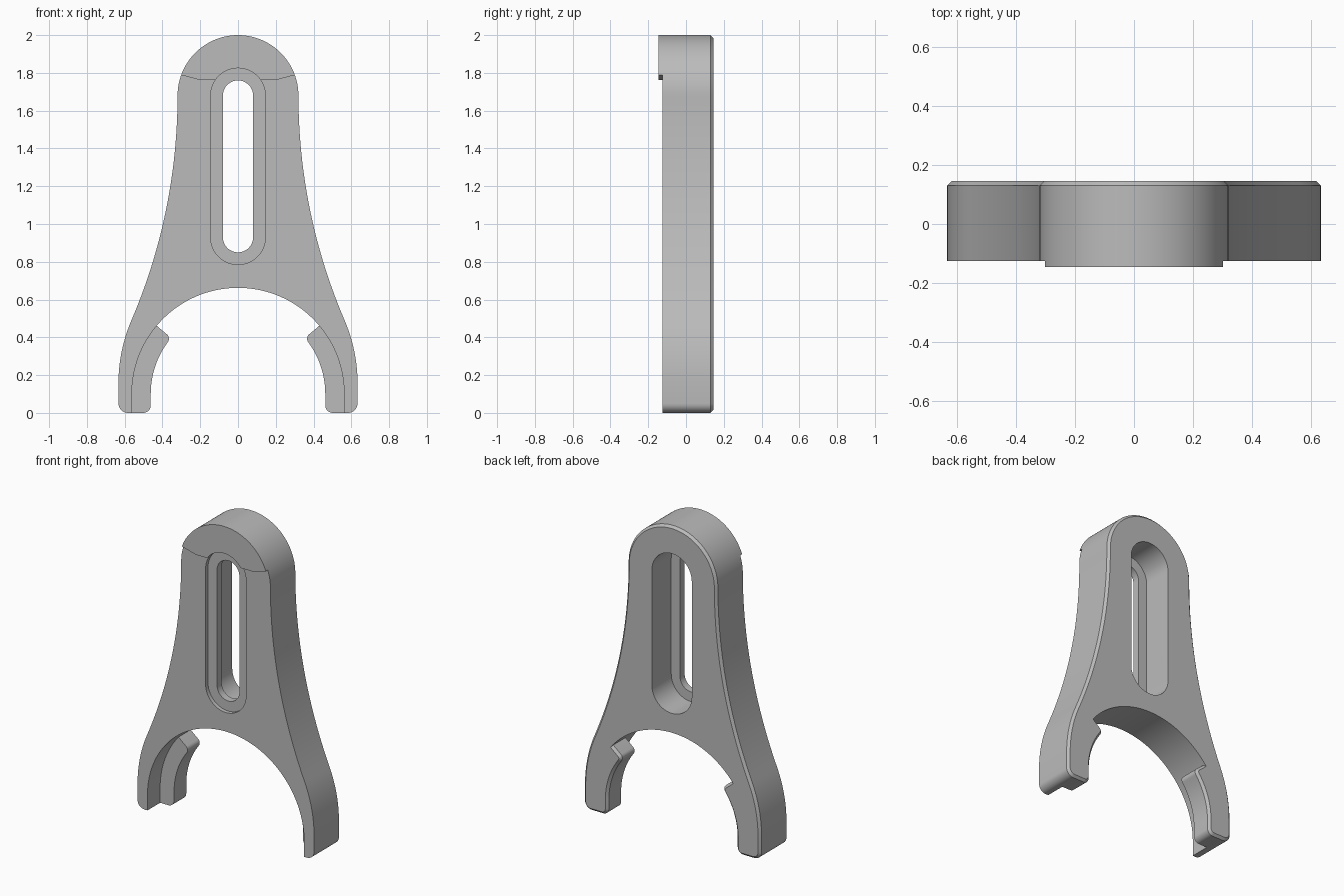
import bpy, bmesh
from math import sin, cos, pi, radians, asin, sqrt

if "Cube" in bpy.data.objects:
    bpy.data.objects.remove(bpy.data.objects["Cube"])

# Main depths and shared dimensions
FRONT, PAD_FRONT, BACK = -0.125, -0.145, 0.145
ARCH_Z, ARCH_R, LIP_R = 0.1, 0.562, 0.462
CHAMFER = 0.015

grey = bpy.data.materials.new("plain grey")
grey.use_nodes = True
GREY = (0.5, 0.5, 0.5, 1)
grey.diffuse_color = GREY
grey.node_tree.nodes["Principled BSDF"].inputs["Base Color"].default_value = GREY


def arc(cx, cz, r, a0, a1, n):
    """Points on an arc in the front plane, angles in degrees."""
    steps = [radians(a0 + (a1 - a0) * i / n) for i in range(n + 1)]
    return [(cx + r * cos(a), cz + r * sin(a)) for a in steps]


def prism(name, points, y0, y1, bevel_rule=None):
    """Extrude a front-plane outline from y0 to y1, chamfering chosen back edges."""
    bm = bmesh.new()
    face = bm.faces.new([bm.verts.new((x, y0, z)) for x, z in points])
    ext = bmesh.ops.extrude_face_region(bm, geom=[face])
    moved = [v for v in ext["geom"] if isinstance(v, bmesh.types.BMVert)]
    bmesh.ops.translate(bm, verts=moved, vec=(0, y1 - y0, 0))
    bmesh.ops.recalc_face_normals(bm, faces=bm.faces)
    if bevel_rule:
        edges = [e for e in bm.edges
                 if all(abs(v.co.y - y1) < 1e-5 for v in e.verts) and bevel_rule(e)]
        bmesh.ops.bevel(bm, geom=edges, offset=CHAMFER, segments=1,
                        affect='EDGES', clamp_overlap=False)
    mesh = bpy.data.meshes.new(name)
    bm.to_mesh(mesh)
    bm.free()
    mesh.materials.append(grey)
    obj = bpy.data.objects.new(name, mesh)
    bpy.context.collection.objects.link(obj)
    return obj


def smooth(obj):
    bpy.ops.object.select_all(action='DESELECT')
    obj.select_set(True)
    bpy.context.view_layer.objects.active = obj
    bpy.ops.object.shade_smooth_by_angle(angle=radians(28))


def slot(r):
    return arc(0, 1.68, r, 0, 180, 32) + arc(0, 0.93, r, 180, 360, 32)


# Right half outline: bottom fillet, convex hip, long concave flare, round head
flare_r, flare_drop, head_z, head_r = 3.02, 1.19, 1.68, 0.32
tilt = asin(flare_drop / flare_r)
flare_x = head_r + flare_r - sqrt(flare_r ** 2 - flare_drop ** 2)
hip_r = (0.633 - flare_x) / (1 - cos(tilt))
hip_z = head_z - flare_drop - hip_r * sin(tilt)
half = arc(0.583, 0.05, 0.05, -90, 0, 8)
half += arc(0.633 - hip_r, hip_z, hip_r, 0, tilt * 180 / pi, 14)
half += arc(head_r + flare_r, head_z, flare_r, 180 + tilt * 180 / pi, 180, 28)[1:]
half += arc(0, head_z, head_r, 0, 90, 28)[1:]
outline = half + [(-x, z) for x, z in reversed(half[:-1])]
body = prism("fork_body", outline, PAD_FRONT, BACK, lambda e: True)

# Cutters: arch, raised pad step, through slot, front and back recesses
arch = arc(0, ARCH_Z, ARCH_R, 0, 180, 64) + [(-ARCH_R, -0.2), (ARCH_R, -0.2)]
step = [(-1, -0.3), (1, -0.3), (1, 1.82), (0.4, 1.815), (0.2, 1.762),
        (-0.2, 1.762), (-0.4, 1.815), (-1, 1.82)]
cutters = [
    prism("arch_cutter", arch, -1, 1),
    prism("pad_step_cutter", step, -1, FRONT),
    prism("slot_cutter", slot(0.08), -1, 1),
    prism("front_recess_cutter", slot(0.145), -1, -0.1),
    prism("back_recess_cutter", slot(0.143), -0.053, 1),
]
for cutter in cutters:
    mod = body.modifiers.new(cutter.name, 'BOOLEAN')
    mod.operation, mod.solver, mod.object = 'DIFFERENCE', 'EXACT', cutter
bpy.context.view_layer.update()
evaluated = body.evaluated_get(bpy.context.evaluated_depsgraph_get())
cut_mesh = bpy.data.meshes.new_from_object(evaluated)
body.modifiers.clear()
body.data = cut_mesh
for cutter in cutters:
    bpy.data.objects.remove(cutter)
smooth(body)

# Inner lips along the back half of each leg, with rounded tip and foot
TIP, ROUND = 40, 0.03
tip_in = TIP - ROUND / (LIP_R + ROUND) * 180 / pi
corner = arc(0, ARCH_Z, LIP_R + ROUND, tip_in, tip_in, 1)[0]
outer_r = ARCH_R + 0.003
lip = [(outer_r, 0)] + arc(0, ARCH_Z, outer_r, 0, TIP, 20)
lip += arc(*corner, ROUND, TIP + 90, tip_in + 180, 6)
lip += arc(0, ARCH_Z, LIP_R, tip_in, 0, 20)[1:]
lip += arc(LIP_R + 0.04, 0.04, 0.04, 180, 270, 8)


def exposed(edge):
    """True for edges away from the arch wall."""
    mid = (edge.verts[0].co + edge.verts[1].co) / 2
    reach = abs(mid.x) if mid.z < ARCH_Z else sqrt(mid.x ** 2 + (mid.z - ARCH_Z) ** 2)
    return reach < ARCH_R - 0.005


for name, side in (("left_lip", 1), ("right_lip", -1)):
    smooth(prism(name, [(side * x, z) for x, z in lip], 0.005, BACK, exposed))
